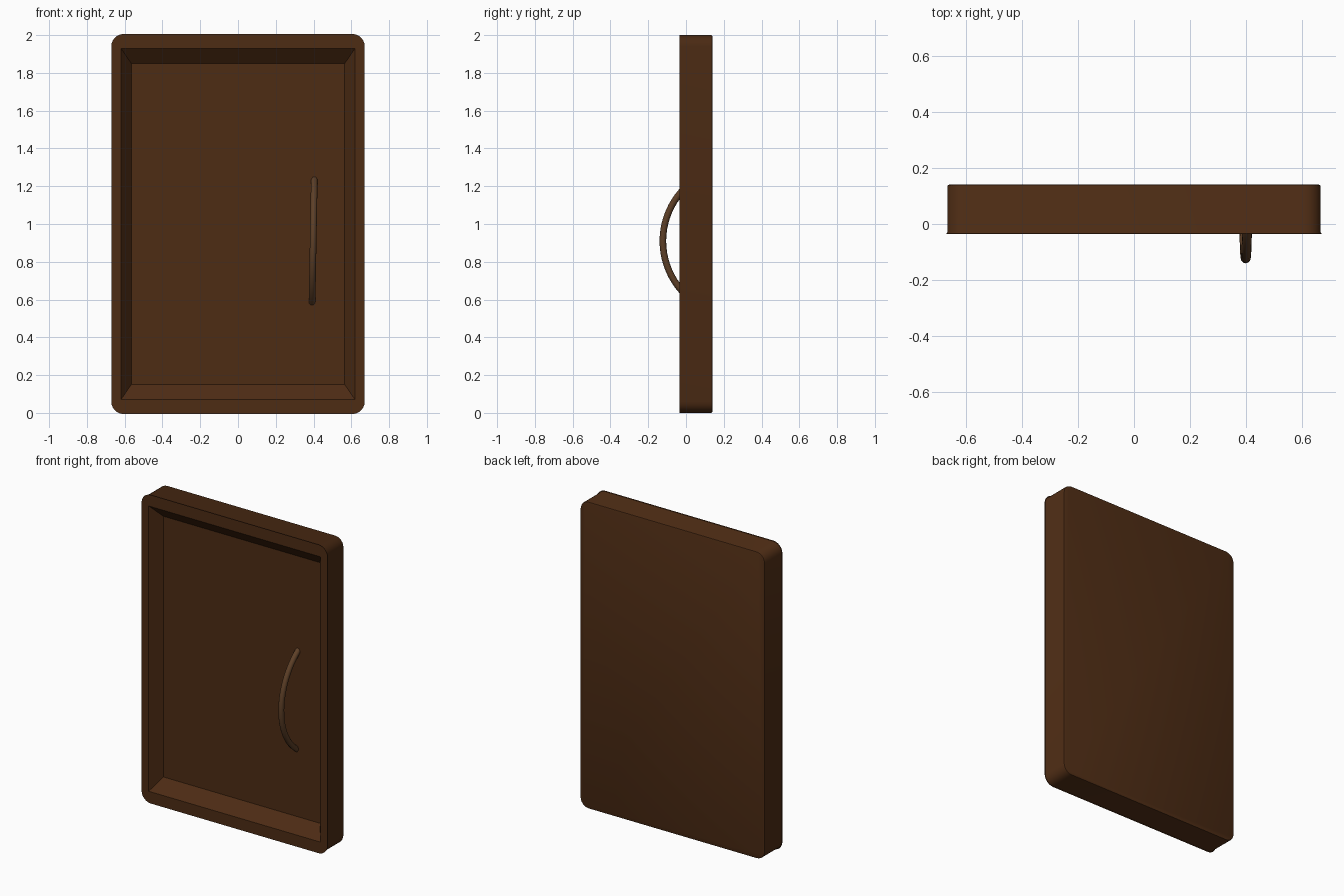
import bpy, bmesh, math

if "Cube" in bpy.data.objects:
    bpy.data.objects.remove(bpy.data.objects["Cube"])

FRONT, BACK, PANEL = -0.035, 0.14, 0.038


def material(name, color):
    m = bpy.data.materials.new(name)
    m.diffuse_color = (*color, 1)
    m.use_nodes = True
    m.node_tree.nodes["Principled BSDF"].inputs["Base Color"].default_value = m.diffuse_color
    return m


def add_object(name, bm, mat=None):
    bmesh.ops.recalc_face_normals(bm, faces=bm.faces[:])
    me = bpy.data.meshes.new(name)
    bm.to_mesh(me)
    bm.free()
    ob = bpy.data.objects.new(name, me)
    bpy.context.collection.objects.link(ob)
    if mat:
        me.materials.append(mat)
    return ob


def activate(ob):
    bpy.ops.object.select_all(action='DESELECT')
    ob.select_set(True)
    bpy.context.view_layer.objects.active = ob


def loft(sections):
    """Closed solid between rectangles given as (y, half width, low z, high z)."""
    bm = bmesh.new()
    rings = [[bm.verts.new((x, y, z)) for x, z in
              ((-w, lo), (w, lo), (w, hi), (-w, hi))] for y, w, lo, hi in sections]
    for a, b in zip(rings, rings[1:]):
        for i in range(4):
            j = (i + 1) % 4
            bm.faces.new((a[i], a[j], b[j], b[i]))
    bm.faces.new(rings[0])
    bm.faces.new(rings[-1])
    return bm


wood = material("dark_wood", (0.075, 0.025, 0.007))
handle_wood = material("handle_wood", (0.11, 0.05, 0.02))

# Door slab: rounded corners, then finely softened front and back rims
bm = loft([(FRONT, 0.665, 0, 2), (BACK, 0.665, 0, 2)])
corners = [e for e in bm.edges if abs(e.verts[0].co.y - e.verts[1].co.y) > 0.1]
bmesh.ops.bevel(bm, geom=corners, offset=0.06, segments=6, profile=0.5, affect='EDGES')
rims = [e for e in bm.edges if abs(e.verts[0].co.y - e.verts[1].co.y) < 1e-4]
bmesh.ops.bevel(bm, geom=rims, offset=0.006, segments=2, profile=0.5, affect='EDGES')
door = add_object("door", bm, wood)

# Recessed panel with sloping sides
slope = 0.05 / (PANEL - FRONT)
k = 0.05
cutter = add_object("recess_cutter", loft([
    (FRONT - k, 0.62 + k * 0.75, 0.07 - k * 1.1, 1.93 + k * 1.1),
    (PANEL, 0.565, 0.15, 1.85)]), wood)
cutter.hide_render = True
mod = door.modifiers.new("recess", 'BOOLEAN')
mod.operation, mod.solver, mod.object = 'DIFFERENCE', 'EXACT', cutter
activate(door)
bpy.ops.object.modifier_apply(modifier=mod.name)
bpy.data.objects.remove(cutter)
bpy.ops.object.shade_smooth_by_angle(angle=math.radians(35))

# Bowed pull handle, ends sunk slightly into the panel
R, half, n = 0.397, math.radians(55.5), 24
curve = bpy.data.curves.new("handle", 'CURVE')
curve.dimensions = '3D'
curve.bevel_depth, curve.bevel_resolution, curve.use_fill_caps = 0.0175, 4, True
line = curve.splines.new('POLY')
line.points.add(n)
for i, p in enumerate(line.points):
    a = half * (2 * i / n - 1)
    z = R * math.sin(a)
    p.co = (0.398 + 0.018 * z, -0.1225 + R * (1 - math.cos(a)), 0.91 + z, 1)
handle = bpy.data.objects.new("handle", curve)
bpy.context.collection.objects.link(handle)
curve.materials.append(handle_wood)
activate(handle)
bpy.ops.object.convert(target='MESH')
bpy.ops.object.shade_smooth_by_angle(angle=math.radians(40))
